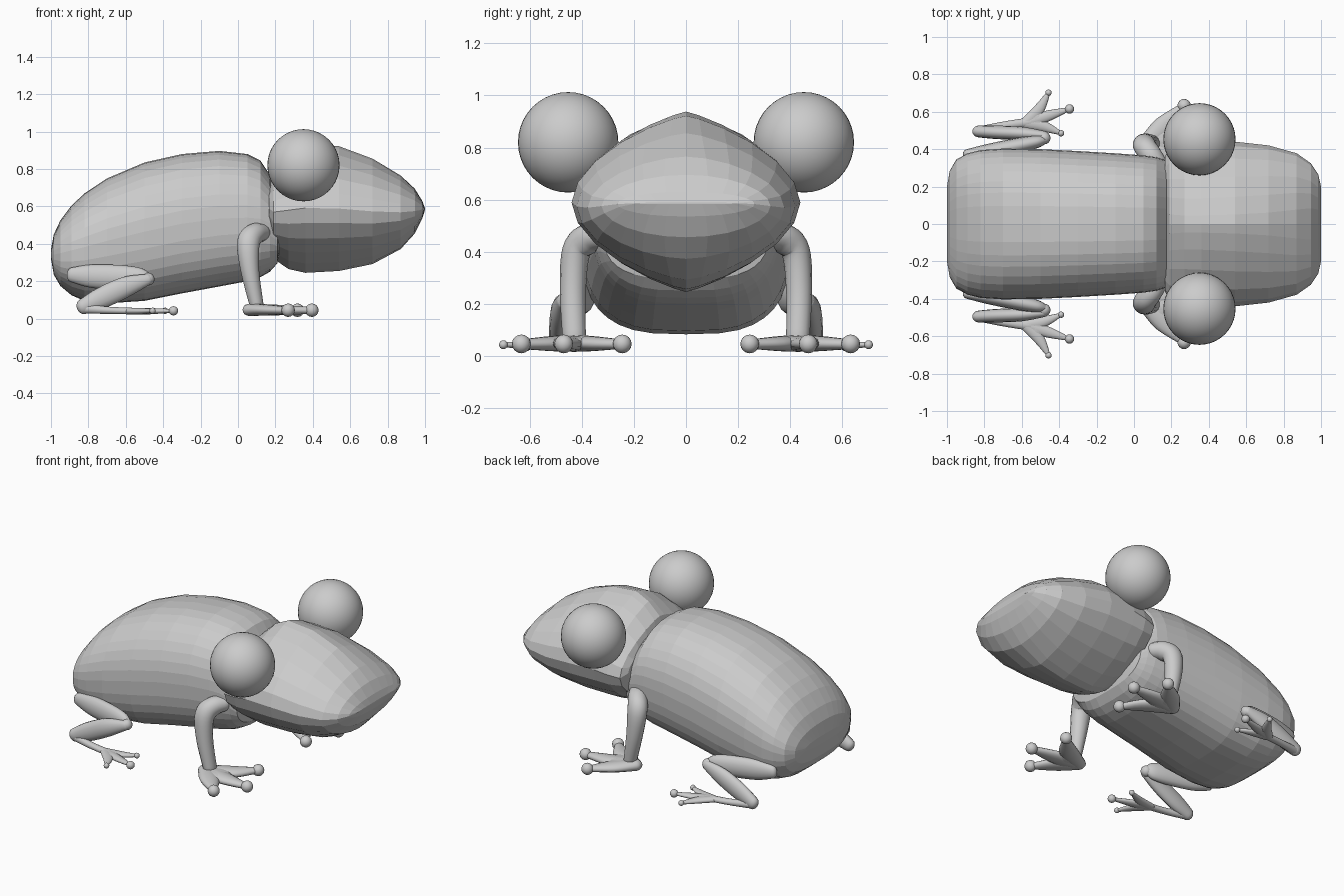
import bpy, bmesh, math
from mathutils import Vector, Matrix

if "Cube" in bpy.data.objects:
    bpy.data.objects.remove(bpy.data.objects["Cube"])


def finish(bm, name, smooth=True, mirror=False):
    bmesh.ops.recalc_face_normals(bm, faces=bm.faces)
    mesh = bpy.data.meshes.new(name)
    bm.to_mesh(mesh)
    bm.free()
    for p in mesh.polygons:
        p.use_smooth = smooth
    ob = bpy.data.objects.new(name, mesh)
    bpy.context.collection.objects.link(ob)
    if mirror:
        m = ob.modifiers.new("Mirror", 'MIRROR')
        m.use_axis = (False, True, False)
        m.use_mirror_merge = False
    return ob


def skin(bm, rings):
    loops = [[bm.verts.new(p) for p in r] for r in rings]
    n = len(loops[0])
    for a, b in zip(loops, loops[1:]):
        for i in range(n):
            j = (i + 1) % n
            bm.faces.new((a[i], a[j], b[j], b[i]))
    bm.faces.new(loops[0])
    bm.faces.new(loops[-1])


def section(x, top, bottom, w, upper, lower, n):
    """Super-ellipse slice at x with (y, z) exponents for its upper and lower half."""
    c, h = (top + bottom) / 2, (top - bottom) / 2
    pts = []
    for i in range(n):
        a = math.tau * i / n
        cy, cz = round(math.cos(a), 6), round(math.sin(a), 6)
        ey, ez = upper if cz >= 0 else lower
        y = math.copysign(abs(cy) ** (2 / ey), cy)
        z = math.copysign(abs(cz) ** (2 / ez), cz)
        pts.append((x, y * w, c + z * h))
    return pts


def catmull(p, steps):
    """Smooth resampling of rows of numbers."""
    q = [p[0]] + p + [p[-1]]
    out = []
    for i in range(len(p) - 1):
        a, b, c, d = q[i:i + 4]
        for k in range(steps):
            t = k / steps
            out.append([0.5 * (2 * B + (C - A) * t + (2 * A - 5 * B + 4 * C - D) * t * t
                               + (3 * B - A - 3 * C + D) * t ** 3)
                        for A, B, C, D in zip(a, b, c, d)])
    return out + [list(p[-1])]


def limb(bm, pts, steps=5, n=14):
    """Tapered tube with round ends; rows are x, y, z, side radius, up radius."""
    rows = catmull(pts, steps)
    pos = [Vector(r[:3]) for r in rows]
    rings = []
    last = len(rows) - 1

    def ring(c, t, rs, ru):
        side = (Vector((0, 1, 0)) - t * t.y).normalized()
        up = t.cross(side)
        return [c + side * rs * math.cos(math.tau * i / n) + up * ru * math.sin(math.tau * i / n)
                for i in range(n)]

    for k, r in enumerate(rows):
        t = (pos[min(k + 1, last)] - pos[max(k - 1, 0)]).normalized()
        rs, ru = r[3], r[4]
        cap = []
        for a in (80, 55, 28):
            s, f = math.sin(math.radians(a)), math.cos(math.radians(a))
            d = -1 if k == 0 else 1
            cap.append(ring(pos[k] + t * d * s * min(rs, ru), t, rs * f, ru * f))
        if k == 0:
            rings += cap
        rings.append(ring(pos[k], t, rs, ru))
        if k == last:
            rings += cap[::-1]
    skin(bm, rings)


def ball(bm, c, r, seg=16, scale=(1, 1, 1)):
    m = Matrix.Translation(c) @ Matrix.Diagonal((*scale, 1))
    bmesh.ops.create_uvsphere(bm, u_segments=seg, v_segments=seg // 2, radius=r, matrix=m)


# Body: domed above, flatter below
bm = bmesh.new()
body = [(-1.0, .37, .32, .20), (-.985, .45, .235, .285), (-.95, .525, .175, .345), (-.89, .605, .125, .378),
        (-.82, .67, .095, .395), (-.7, .75, .082, .403), (-.5, .835, .095, .40), (-.3, .88, .135, .39),
        (-.1, .897, .172, .378), (.05, .88, .20, .367), (.12, .845, .222, .357), (.17, .77, .25, .34),
        (.21, .62, .295, .315), (.225, .5, .37, .24)]
skin(bm, [section(*s, (2.45, 2.1), (3.1, 2.5), 36) for s in body])
finish(bm, "body", smooth=False)

# Head: ridged behind, flattening to a horizontal lip at the front
bm = bmesh.new()
head = [(.165, .73, .45, .36, 1.6), (.19, .82, .32, .41, 1.3), (.27, .895, .265, .43, 1.2),
        (.36, .938, .245, .436, 1.2), (.54, .922, .255, .44, 1.25), (.72, .855, .292, .42, 1.4),
        (.87, .765, .372, .378, 1.7), (.945, .695, .455, .325, 2.0), (.985, .63, .535, .265, 2.2),
        (1.0, .589, .582, .20, 2.3)]
skin(bm, [section(x, t, b, w, (e, 1.85), (e, 1.85), 24) for x, t, b, w, e in head])
finish(bm, "head", smooth=False)

# Eyes
bm = bmesh.new()
ball(bm, (.35, .453, .82), .193, 40)
finish(bm, "eye", mirror=True)

# Front legs
bm = bmesh.new()
limb(bm, [(.12, .325, .46, .055, .05), (.085, .375, .45, .06, .058), (.055, .422, .40, .055, .062),
          (.065, .435, .25, .05, .05), (.10, .43, .07, .045, .038)])
finish(bm, "front_leg", mirror=True)

# Front feet: broad tapering toes with round pads
bm = bmesh.new()
for mid, tip in [((.21, .455), (.395, .47)), ((.16, .52), (.268, .633)), ((.20, .36), (.318, .245))]:
    limb(bm, [(.06, .43, .047, .04, .033), (*mid, .046, .058, .029), (*tip, .044, .018, .018)])
    ball(bm, (*tip, .045), .036)
ball(bm, (.15, .445, .047), .1, 18, (1, .95, .3))
finish(bm, "front_foot", mirror=True)

# Hind legs: thigh, shin and ankle
bm = bmesh.new()
limb(bm, [(-.89, .375, .235, .025, .04), (-.78, .39, .227, .038, .064), (-.62, .42, .22, .04, .067),
          (-.52, .44, .215, .034, .056), (-.475, .45, .212, .02, .03)])
limb(bm, [(-.48, .475, .21, .022, .03), (-.60, .485, .17, .035, .056),
          (-.73, .49, .11, .036, .058), (-.83, .495, .063, .032, .042)])
ball(bm, (-.48, .46, .211), .034)
limb(bm, [(-.83, .495, .055, .026, .028), (-.70, .525, .045, .022, .02), (-.55, .545, .04, .026, .018)])
finish(bm, "hind_leg", mirror=True)

# Hind feet
bm = bmesh.new()
for mid, tip, r in [((-.47, .575), (-.345, .615), .025), ((-.51, .61), (-.457, .702), .017),
                    ((-.49, .525), (-.39, .485), .017)]:
    limb(bm, [(-.58, .54, .04, .03, .018), (*mid, .04, .03, .017), (*tip, .042, .01, .009)])
    ball(bm, (*tip, .042), r)
ball(bm, (-.525, .56, .04), .055, 16, (1, 1, .32))
finish(bm, "hind_foot", mirror=True)
